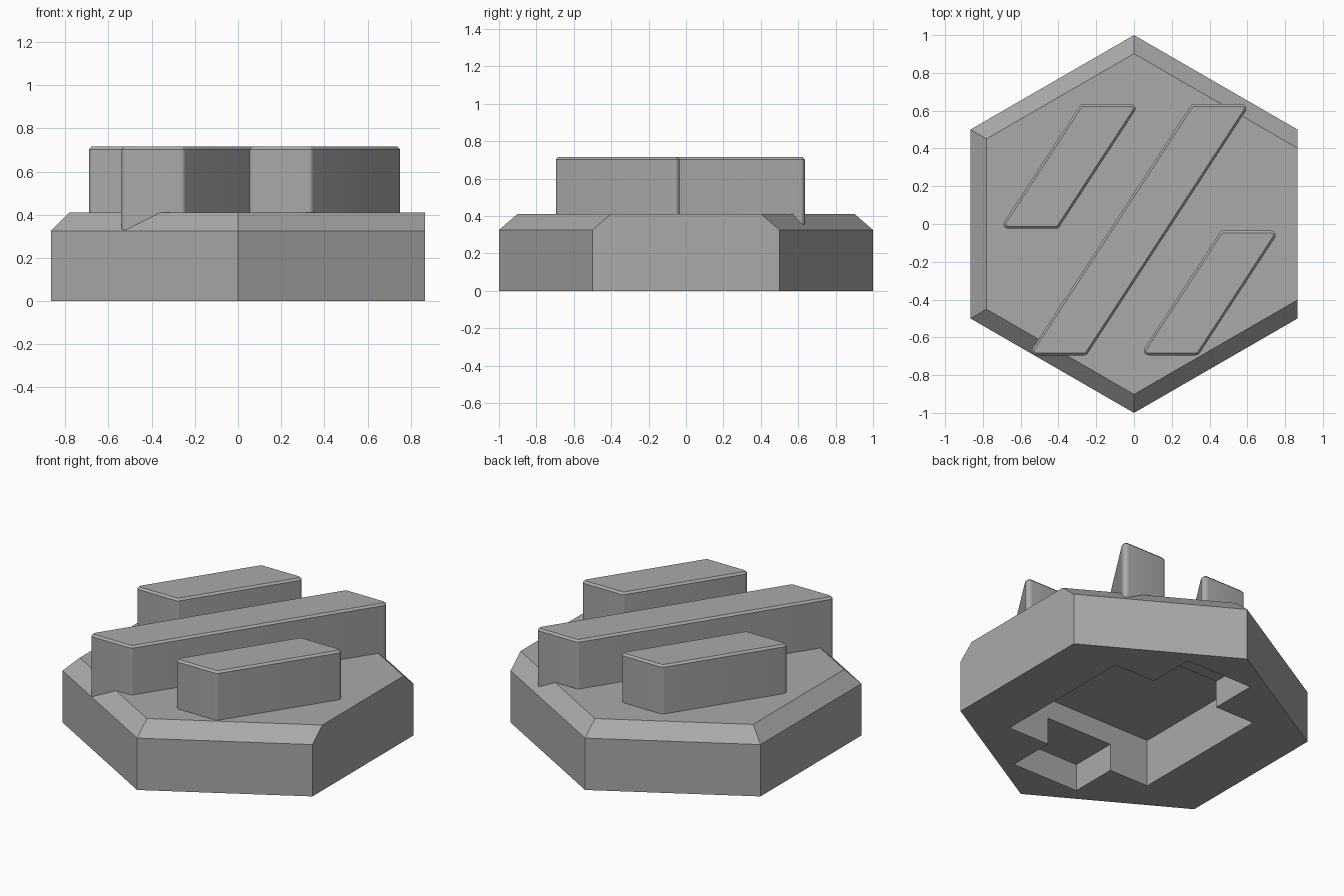
import bpy, bmesh, math

if "Cube" in bpy.data.objects:
    bpy.data.objects.remove(bpy.data.objects["Cube"])

GREY = bpy.data.materials.new("plain_grey")
GREY.diffuse_color = (0.4, 0.4, 0.4, 1)
GREY.use_nodes = True
GREY.node_tree.nodes["Principled BSDF"].inputs["Base Color"].default_value = GREY.diffuse_color


def loft(name, loops):
    """Solid through a stack of matching counter-clockwise loops."""
    bm = bmesh.new()
    rings = [[bm.verts.new(p) for p in loop] for loop in loops]
    n = len(rings[0])
    bm.faces.new(rings[0][::-1])
    bm.faces.new(rings[-1])
    for a, b in zip(rings, rings[1:]):
        for i in range(n):
            j = (i + 1) % n
            bm.faces.new((a[i], a[j], b[j], b[i]))
    mesh = bpy.data.meshes.new(name)
    bm.to_mesh(mesh)
    bm.free()
    mesh.materials.append(GREY)
    obj = bpy.data.objects.new(name, mesh)
    bpy.context.collection.objects.link(obj)
    return obj


def activate(obj):
    bpy.ops.object.select_all(action='DESELECT')
    obj.select_set(True)
    bpy.context.view_layer.objects.active = obj


def box(name, x0, x1, y, z0, z1):
    rect = [(x0, -y), (x1, -y), (x1, y), (x0, y)]
    return loft(name, [[(px, py, z) for px, py in rect] for z in (z0, z1)])


# Hexagonal base: five chamfered sides, the right side stays upright
WALL = math.sqrt(3) / 2
CHAMFER = 0.085
hexagon = [(math.cos(math.radians(a)), math.sin(math.radians(a)))
           for a in range(-30, 330, 60)]
scale = (WALL - CHAMFER) / WALL
top = [(x * scale, y * scale) for x, y in hexagon]
corner_y = 1 * scale - 0.5
top[0], top[1] = (WALL, -corner_y), (WALL, corner_y)
base = loft("hex_base", [[(x, y, 0) for x, y in hexagon],
                         [(x, y, 0.325) for x, y in hexagon],
                         [(x, y, 0.41) for x, y in top]])

# Underside recess: deep pocket crossed by a shallower slot
cutters = [box("pocket_cutter", -0.49, 0.53, 0.467, -0.1, 0.296),
           box("slot_cutter", -0.217, 0.245, 0.768, -0.1, 0.17)]
activate(base)
for cutter in cutters:
    cutter.hide_render = True
    mod = base.modifiers.new(cutter.name, 'BOOLEAN')
    mod.operation = 'DIFFERENCE'
    mod.solver = 'EXACT'
    mod.object = cutter
    bpy.ops.object.modifier_apply(modifier=mod.name)
for cutter in cutters:
    bpy.data.objects.remove(cutter)

# Slanted raised bars with rounded corners and a fine top chamfer
SLOPE = 0.652           # sideways shift per unit of y
WIDTH = 0.25            # between corner-arc centres
RADIUS = 0.025
EDGE = 0.012
SEGMENTS = 6


def bar_loop(x, y, length, radius, z):
    lean = math.degrees(math.atan2(1, SLOPE))
    shift = SLOPE * length
    corners = [(x, y, lean + 90, 270),
               (x + WIDTH, y, 270, lean + 270),
               (x + WIDTH + shift, y + length, lean - 90, 90),
               (x + shift, y + length, 90, lean + 90)]
    loop = []
    for cx, cy, a0, a1 in corners:
        for i in range(SEGMENTS + 1):
            a = math.radians(a0 + (a1 - a0) * i / SEGMENTS)
            loop.append((cx + radius * math.cos(a), cy + radius * math.sin(a), z))
    return loop


for name, x, y, length in (("left_bar", -0.665, 0.0, 0.61),
                           ("middle_bar", -0.515, -0.67, 1.28),
                           ("right_bar", 0.077, -0.67, 0.61)):
    bar = loft(name, [bar_loop(x, y, length, RADIUS, 0.325),
                      bar_loop(x, y, length, RADIUS, 0.715 - EDGE),
                      bar_loop(x, y, length, RADIUS - EDGE, 0.715)])
    activate(bar)
    bpy.ops.object.shade_smooth_by_angle(angle=math.radians(30))
